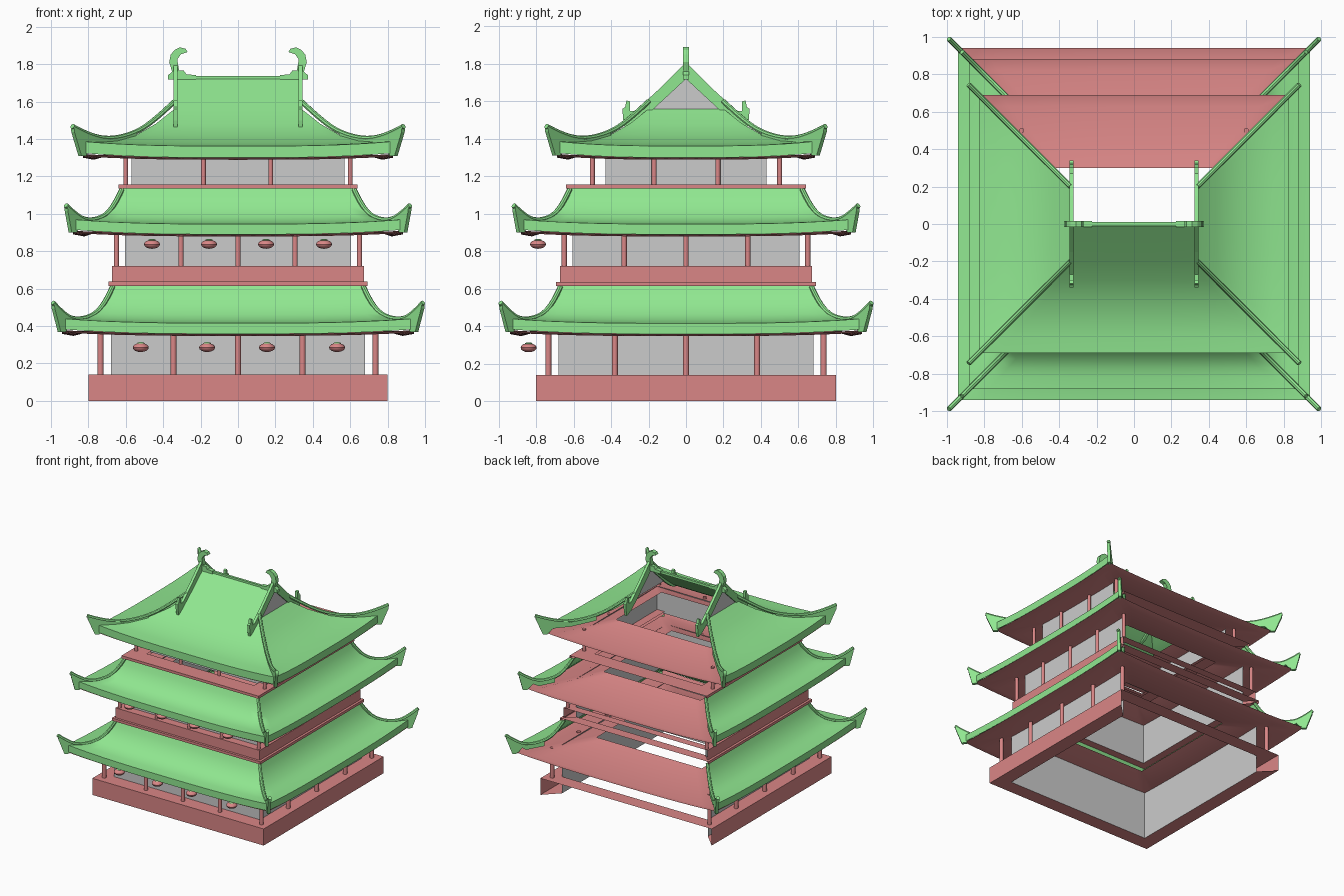
import bpy, bmesh, math
from mathutils import Vector

if "Cube" in bpy.data.objects:
    bpy.data.objects.remove(bpy.data.objects["Cube"])

def mat(name, c):
    m = bpy.data.materials.new(name)
    m.diffuse_color = (*c, 1)
    m.use_nodes = True
    m.node_tree.nodes["Principled BSDF"].inputs["Base Color"].default_value = m.diffuse_color
    return m

GREEN = mat("green_tile", (0.28, 0.8, 0.28))
RED = mat("red_wood", (0.7, 0.24, 0.24))
FRONT, RIGHT, BACK, LEFT = (0, -1), (1, 0), (0, 1), (-1, 0)
OPEN_BACK = (FRONT, RIGHT, LEFT)      # the rear of the building is left open
CORNERS = [(sx, sy) for sx in (-1, 1) for sy in (-1, 1)]

def finish(name, bm, m=None, smooth=True):
    me = bpy.data.meshes.new(name)
    bm.to_mesh(me)
    bm.free()
    ob = bpy.data.objects.new(name, me)
    bpy.context.collection.objects.link(ob)
    if m:
        me.materials.append(m)
    if smooth:
        bpy.ops.object.select_all(action='DESELECT')
        ob.select_set(True)
        bpy.context.view_layer.objects.active = ob
        bpy.ops.object.shade_smooth_by_angle(angle=math.radians(35))
    return ob

def skirt(name, a, b, profile, sides, m=None, lift=0.0, smooth=False):
    """Sweep (outward offset, z) rows round an a x b half-size rectangle with mitred corners."""
    bm = bmesh.new()
    n = 16 if lift else 1
    far = max(o for o, z in profile) or 1
    for nx, ny in sides:
        tx, ty = -ny, nx
        dist, half = (a, b) if nx else (b, a)
        rows = []
        for o, z in profile:
            row = []
            for j in range(n + 1):
                u = 2 * j / n - 1
                h = u * (half + max(o, 0))
                up = lift * (max(o, 0) / far) ** 2 * abs(u) ** 3
                row.append(bm.verts.new((nx * (dist + o) + tx * h, ny * (dist + o) + ty * h, z + up)))
            rows.append(row)
        for r, s in zip(rows, rows[1:]):
            for j in range(n):
                bm.faces.new((r[j], s[j], s[j + 1], r[j + 1]))
    bmesh.ops.remove_doubles(bm, verts=bm.verts, dist=1e-4)
    return finish(name, bm, m, smooth)

def plate(name, pts, origin, d, w, m):
    """Flat outline (p, z) in the vertical plane along d, given thickness 2w."""
    bm = bmesh.new()
    side = Vector((-d[1], d[0], 0)).normalized() * w
    base = [Vector((origin[0] + d[0] * p, origin[1] + d[1] * p, z)) for p, z in pts]
    f = bm.faces.new([bm.verts.new(v - side) for v in base])
    ext = bmesh.ops.extrude_face_region(bm, geom=[f])
    bmesh.ops.translate(bm, vec=side * 2, verts=[g for g in ext['geom'] if isinstance(g, bmesh.types.BMVert)])
    bmesh.ops.recalc_face_normals(bm, faces=bm.faces)
    return finish(name, bm, m, False)

def tube(name, pts, r, m):
    cu = bpy.data.curves.new(name, 'CURVE')
    cu.dimensions = '3D'
    cu.bevel_depth, cu.bevel_resolution, cu.use_fill_caps = r, 2, True
    sp = cu.splines.new('NURBS')
    sp.points.add(len(pts) - 1)
    for q, p in zip(sp.points, pts):
        q.co = (*p, 1)
    sp.use_endpoint_u, sp.order_u, sp.resolution_u = True, 3, 5
    tmp = bpy.data.objects.new(name + "_path", cu)
    bm = bmesh.new()
    me = bpy.data.meshes.new_from_object(tmp)
    bm.from_mesh(me)
    bpy.data.objects.remove(tmp)
    return finish(name, bm, m)

def column(x, y, z0, z1, r):
    bm = bmesh.new()
    bmesh.ops.create_cone(bm, cap_ends=True, segments=12, radius1=r, radius2=r, depth=z1 - z0)
    bmesh.ops.translate(bm, vec=(x, y, (z0 + z1) / 2), verts=bm.verts)
    finish("column", bm, RED)

def columns(a, b, xs, ys, z0, z1, r):
    for x in xs:
        column(x, -b, z0, z1, r)
    for s in (-1, 1):
        for y in ys + [b]:
            column(s * a, y, z0, z1, r)

def lantern(x, y, z):
    for nm, r, h, dz, m in (("lantern", 0.043, 0.024, 0, RED), ("lantern_cap", 0.02, 0.007, 0.022, GREEN)):
        bm = bmesh.new()
        bmesh.ops.create_uvsphere(bm, u_segments=16, v_segments=8, radius=1)
        bmesh.ops.scale(bm, vec=(r, r, h), verts=bm.verts)
        bmesh.ops.translate(bm, vec=(x, y, z + dz), verts=bm.verts)
        finish(nm, bm, m)

def roof(tag, a, b, prof, hip, band, hole, rise):
    """Tiled slopes with an eave band, corner ridges with upturned tips, and the sloping soffit."""
    eave = prof[-1][0]
    full = prof + [(eave, band)]
    if prof[0][0] < 0:                # upper slope reaches the ridge on the front only
        skirt(tag + "_front_slope", a, b, full, (FRONT,), GREEN, 0.025, True)
        skirt(tag + "_side_slopes", a, b, full[1:], (LEFT, RIGHT), GREEN, 0.025, True)
    else:
        skirt(tag + "_slopes", a, b, full, OPEN_BACK, GREEN, 0.025, True)
    tip = hip[-1]
    # web under each corner ridge, ending in the upturned fin
    web = hip[2:] + [(tip[0] - 0.002, tip[1] - 0.03), (eave + 0.015, band + 0.01), (eave - 0.01, band + 0.01),
                     (eave - 0.04, band + 0.055)] + [(p, z - 0.035) for p, z in hip[-3:1:-1]]
    for sx, sy in CORNERS:
        o = (sx * a, sy * b)
        tube(tag + "_hip_ridge", [(o[0] + sx * p, o[1] + sy * p, z) for p, z in hip], 0.014, GREEN)
        plate(tag + "_corner_fin", web, o, (sx, sy), 0.012, GREEN)
    ha, hb = hole
    out = a + eave - ha
    skirt(tag + "_soffit", ha, hb, [(out, band), (out - 0.06, band - 0.011), (0, band + rise)],
          OPEN_BACK + (BACK,), RED, 0.02, True)

# base and ground floor
skirt("base", 0.68, 0.68, [(0, 0.14), (0.12, 0.14), (0.12, 0), (0, 0)], OPEN_BACK, RED)
skirt("base_back_ledge", 0.68, 0.68, [(0, 0.14), (0.12, 0.14)], (BACK,), RED)
skirt("lower_wall", 0.68, 0.68, [(0, 0.41), (0, 0)], OPEN_BACK)
columns(0.735, 0.735, [-0.345, 0, 0.345], [-0.735, -0.38, 0, 0.38], 0.14, 0.395, 0.016)
roof("lower_roof", 0.67, 0.67,
     [(0, 0.615), (0.02, 0.565), (0.05, 0.515), (0.1, 0.463), (0.15, 0.435), (0.2, 0.422), (0.27, 0.415)],
     [(0, 0.612), (0.04, 0.52), (0.11, 0.45), (0.21, 0.43), (0.28, 0.48), (0.32, 0.525)], 0.358, (0.49, 0.49), 0.092)

# middle floor
skirt("middle_floor", 0.605, 0.605, [(0, 0.72), (0.068, 0.72), (0.068, 0.637), (0.088, 0.637),
      (0.088, 0.615), (0, 0.615)], OPEN_BACK, RED)
for o, z in ((0.068, 0.72), (0.088, 0.637)):
    skirt("middle_floor_back_ledge", 0.605, 0.605, [(0, z), (o, z)], (BACK,), RED)
skirt("middle_wall", 0.605, 0.605, [(0, 0.955), (0, 0.615)], OPEN_BACK)
columns(0.65, 0.65, [-0.305, 0, 0.305], [-0.65, -0.33, 0, 0.33], 0.72, 0.935, 0.014)
roof("middle_roof", 0.62, 0.62,
     [(0, 1.135), (0.02, 1.085), (0.05, 1.035), (0.1, 0.985), (0.15, 0.96), (0.2, 0.95), (0.262, 0.945)],
     [(0, 1.132), (0.04, 1.045), (0.1, 0.98), (0.19, 0.96), (0.26, 1.005), (0.3, 1.045)], 0.89, (0.45, 0.45), 0.11)

# top floor
skirt("top_floor", 0.5, 0.5, [(0, 1.157), (0.14, 1.157), (0.14, 1.135), (0, 1.135)], OPEN_BACK, RED)
skirt("top_floor_back_ledge", 0.5, 0.5, [(0, 1.157), (0.14, 1.157)], (BACK,), RED)
skirt("top_wall", 0.57, 0.43, [(0, 1.355), (0, 1.14)], OPEN_BACK)
columns(0.6, 0.5, [-0.185, 0.175], [-0.5, -0.17, 0.17], 1.157, 1.345, 0.013)
roof("top_roof", 0.34, 0.2,
     [(-0.2, 1.73), (0, 1.56), (0.1, 1.48), (0.2, 1.42), (0.32, 1.38), (0.4, 1.368), (0.49, 1.362)],
     [(0, 1.6), (0.1, 1.505), (0.21, 1.43), (0.35, 1.395), (0.47, 1.425), (0.545, 1.468)], 1.3, (0.44, 0.3), 0.085)

# gables, gable ridges, and main ridge with horned ends
horn = [(0.225, 1.718), (0.375, 1.718), (0.375, 1.74), (0.352, 1.76), (0.368, 1.81), (0.36, 1.85), (0.34, 1.875),
        (0.31, 1.89), (0.28, 1.882), (0.27, 1.865), (0.305, 1.853), (0.325, 1.825), (0.315, 1.765), (0.29, 1.765),
        (0.275, 1.745), (0.225, 1.742)]
slope = [(0, 1.81), (0.15, 1.66), (0.27, 1.55), (0.3, 1.55), (0.3, 1.6), (0.318, 1.605), (0.325, 1.57), (0.34, 1.56),
         (0.335, 1.5), (0.325, 1.455), (0.27, 1.48), (0.2, 1.535), (0, 1.72)]
plate("main_ridge", [(-0.37, 1.718), (0.37, 1.718), (0.37, 1.738), (-0.37, 1.738)], (0, 0), (1, 0), 0.01, GREEN)
for s in (-1, 1):
    plate("ridge_horn", horn, (0, 0), (s, 0), 0.017, GREEN)
    plate("gable", [(-0.2, 1.555), (0.2, 1.555), (0, 1.73)], (s * 0.335, 0), (0, 1), 0.002, None)
    for sy in (-1, 1):
        plate("gable_ridge", slope, (s * 0.335, 0), (0, sy), 0.011, GREEN)

# lanterns along the front
for x in (-0.52, -0.165, 0.155, 0.53):
    lantern(x, -0.84, 0.285)
for x in (-0.46, -0.155, 0.15, 0.46):
    lantern(x, -0.79, 0.837)
